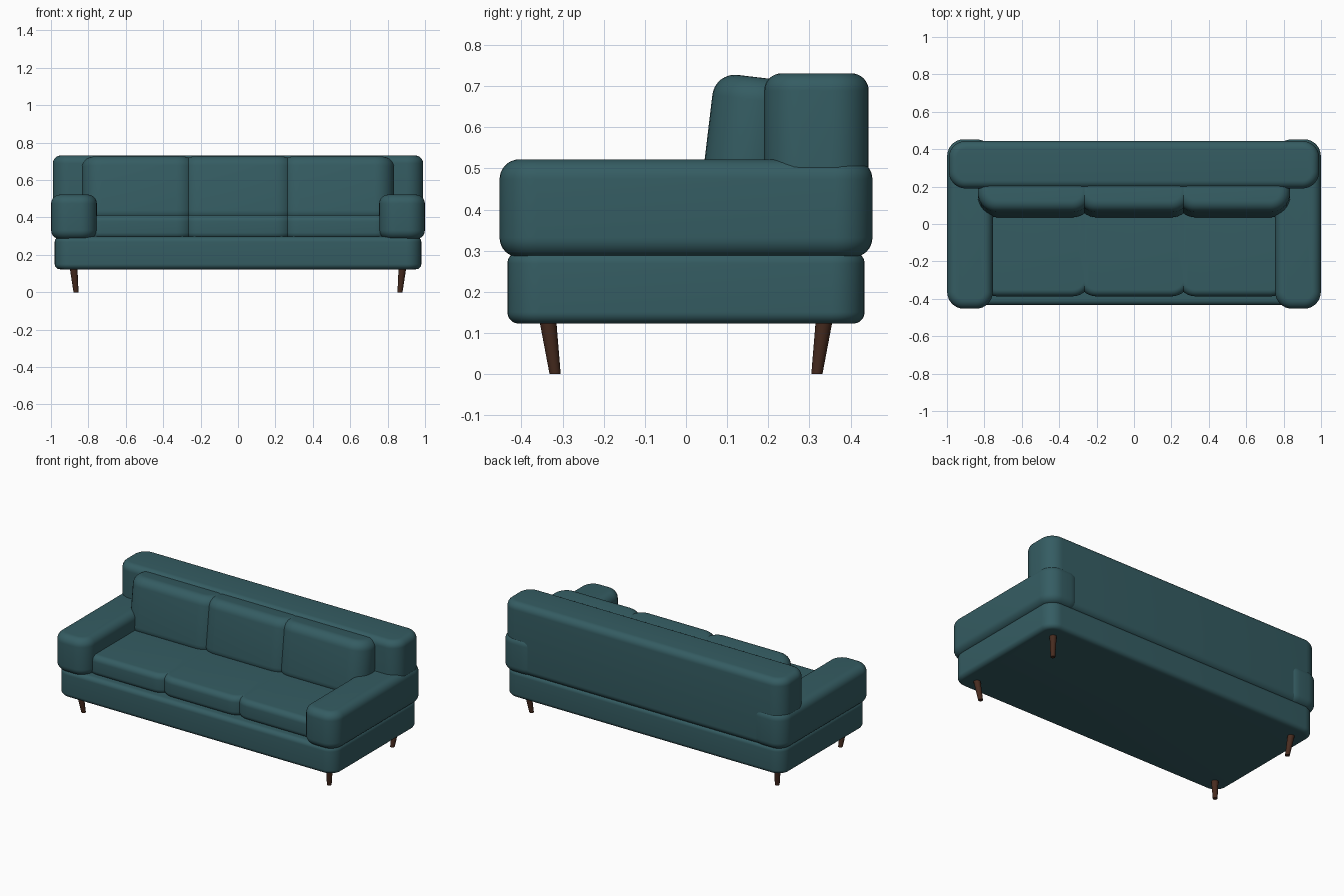
import bpy, bmesh, math
from mathutils import Matrix

if "Cube" in bpy.data.objects:
    bpy.data.objects.remove(bpy.data.objects["Cube"])


def material(name, color):
    m = bpy.data.materials.new(name)
    m.diffuse_color = color
    m.use_nodes = True
    m.node_tree.nodes["Principled BSDF"].inputs["Base Color"].default_value = m.diffuse_color
    return m


FABRIC = material("teal_fabric", (0.035, 0.108, 0.123, 1))
WOOD = material("dark_wood", (0.065, 0.025, 0.014, 1))


def finish(name, bm, mat, angle=40):
    bmesh.ops.recalc_face_normals(bm, faces=bm.faces[:])
    me = bpy.data.meshes.new(name)
    bm.to_mesh(me)
    bm.free()
    me.materials.append(mat)
    ob = bpy.data.objects.new(name, me)
    bpy.context.collection.objects.link(ob)
    bpy.context.view_layer.objects.active = ob
    ob.select_set(True)
    bpy.ops.object.shade_smooth_by_angle(angle=math.radians(angle))
    ob.select_set(False)
    return ob


def soft_box(name, x, y, z, R, r, tilt=0, seg=8):
    """Padded block: R rounds the upright corners, r the top and bottom rims."""
    (x0, x1), (y0, y1), (z0, z1) = x, y, z
    hw, hd, hh = (x1 - x0) / 2, (y1 - y0) / 2, (z1 - z0) / 2
    arc = [i / seg * math.pi / 2 for i in range(seg + 1)]
    levels = [(r * (1 - math.sin(a)), -hh + r * (1 - math.cos(a))) for a in arc]
    levels += [(k, -h) for k, h in reversed(levels)]
    bm = bmesh.new()
    rings = []
    for inset, h in levels:
        ring = []
        for q, (sx, sy) in enumerate([(1, 1), (-1, 1), (-1, -1), (1, -1)]):
            for a in arc:
                t = a + q * math.pi / 2
                ring.append(bm.verts.new((sx * (hw - R) + (R - inset) * math.cos(t),
                                          sy * (hd - R) + (R - inset) * math.sin(t), h)))
        rings.append(ring)
    n = len(rings[0])
    for a, b in zip(rings, rings[1:]):
        for i in range(n):
            j = (i + 1) % n
            bm.faces.new((a[i], a[j], b[j], b[i]))
    bm.faces.new(rings[0])
    bm.faces.new(rings[-1])
    ob = finish(name, bm, FABRIC)
    ob.location = ((x0 + x1) / 2, (y0 + y1) / 2, (z0 + z1) / 2)
    ob.rotation_euler.x = tilt
    return ob


# Base and backrest
soft_box("base", (-0.98, 0.98), (-0.434, 0.434), (0.123, 0.297), 0.08, 0.028)
soft_box("backrest", (-0.99, 0.99), (0.19, 0.444), (0.285, 0.731), 0.09, 0.042)

# Arms
for side, s in (("left", -1), ("right", 1)):
    soft_box(side + "_arm", tuple(sorted((s * 0.755, s * 0.999))),
             (-0.453, 0.453), (0.284, 0.522), 0.09, 0.048)

# Seat and back cushions, overlapping slightly so only the front seams show
for i, side in enumerate(("left", "middle", "right")):
    cx = (i - 1) * 0.53
    soft_box(side + "_seat_cushion", (cx - 0.3, cx + 0.3), (-0.387, 0.26), (0.285, 0.413), 0.1, 0.035)
    soft_box(side + "_back_cushion", (cx - 0.305, cx + 0.305), (0.049, 0.269), (0.37, 0.722),
             0.105, 0.055, tilt=math.radians(-6.8))

# Tapered legs leaning inwards towards the floor
for sx, xn in ((-1, "left"), (1, "right")):
    for sy, yn in ((-1, "front"), (1, "back")):
        bm = bmesh.new()
        bmesh.ops.create_cone(bm, cap_ends=True, segments=20, radius1=0.0135, radius2=0.021,
                              depth=0.14, matrix=Matrix.Translation((0, 0, 0.07)))
        for v in bm.verts:
            t = v.co.z / 0.14
            v.co.x += sx * (0.866 + 0.014 * t)
            v.co.y += sy * (0.318 + 0.019 * t)
        finish(yn + "_" + xn + "_leg", bm, WOOD)
